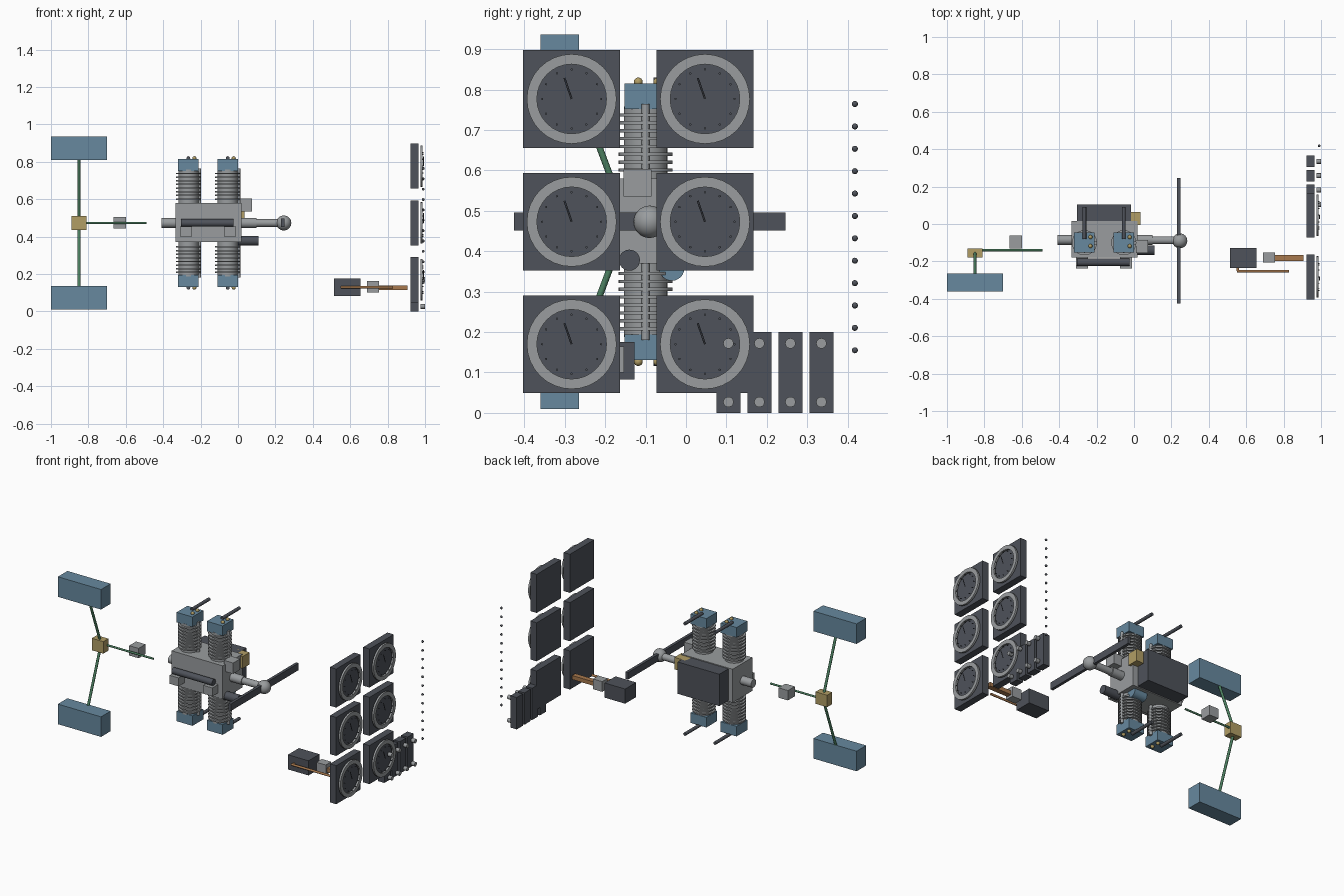
import bpy, bmesh, math
from mathutils import Vector

if "Cube" in bpy.data.objects:
    bpy.data.objects.remove(bpy.data.objects["Cube"])


def mat(name, r, g, b):
    m = bpy.data.materials.new(name)
    m.diffuse_color = (r, g, b, 1)
    m.use_nodes = True
    m.node_tree.nodes["Principled BSDF"].inputs["Base Color"].default_value = m.diffuse_color
    return m


DARK = mat("charcoal", .077, .085, .103)
GREY = mat("metal grey", .32, .335, .345)
BLUE = mat("steel blue", .135, .25, .345)
BRASS = mat("brass", .44, .34, .13)
GREEN = mat("fuel green", .07, .21, .115)
COPPER = mat("copper", .39, .19, .075)


def finish(name, bm, material, smooth=False):
    bmesh.ops.recalc_face_normals(bm, faces=bm.faces)
    me = bpy.data.meshes.new(name)
    bm.to_mesh(me)
    bm.free()
    ob = bpy.data.objects.new(name, me)
    bpy.context.collection.objects.link(ob)
    me.materials.append(material)
    if smooth:
        bpy.ops.object.select_all(action='DESELECT')
        ob.select_set(True)
        bpy.context.view_layer.objects.active = ob
        bpy.ops.object.shade_smooth_by_angle(angle=math.radians(35))
    return ob


def box(name, material, x, y, z):
    """Box from (min, max) pairs."""
    bm = bmesh.new()
    bmesh.ops.create_cube(bm, size=1)
    for v in bm.verts:
        v.co = [(p[0] + p[1]) / 2 + c * (p[1] - p[0]) for p, c in zip((x, y, z), v.co)]
    return finish(name, bm, material)


def rod(name, material, a, b, r, sides=24):
    """Cylinder from point a to point b."""
    a, b = Vector(a), Vector(b)
    bm = bmesh.new()
    bmesh.ops.create_cone(bm, cap_ends=True, segments=sides, radius1=r, radius2=r, depth=(b - a).length)
    rot = (b - a).to_track_quat('Z', 'Y')
    for v in bm.verts:
        v.co = rot @ v.co + (a + b) / 2
    return finish(name, bm, material, True)


def ball(name, material, c, r, u=24, v=16):
    bm = bmesh.new()
    bmesh.ops.create_uvsphere(bm, u_segments=u, v_segments=v, radius=r)
    bmesh.ops.translate(bm, verts=bm.verts, vec=c)
    return finish(name, bm, material, True)


def ring(name, material, x, y, z, r0, r1, n=32):
    """Flat washer facing +x; x is (back, front)."""
    bm = bmesh.new()
    prof = [(x[0], r0), (x[1], r0), (x[1], r1), (x[0], r1)]
    loops = []
    for i in range(n):
        a = math.tau * i / n
        loops.append([bm.verts.new((px, y + r * math.cos(a), z + r * math.sin(a))) for px, r in prof])
    for i in range(n):
        p, q = loops[i], loops[(i + 1) % n]
        for k in range(4):
            bm.faces.new((p[k], p[(k + 1) % 4], q[(k + 1) % 4], q[k]))
    return finish(name, bm, material, True)


ZC = .473   # engine axis height
YC = -.09   # engine axis depth

# Fuel system: two tanks, selector, filter and lines
for side, s in (("upper", 1), ("lower", -1)):
    zc = ZC + s * .4
    box(side + "_tank", BLUE, (-1, -.7), (-.36, -.265), (zc - .063, zc + .063))
    rod(side + "_tank_line", GREEN, (-.85, -.145, ZC), (-.85, -.28, ZC + s * .36), .008, 12)
box("fuel_selector", BRASS, (-.89, -.81), (-.18, -.13), (.435, .51))
rod("fuel_line", GREEN, (-.83, -.14, ZC), (-.49, -.14, ZC), .006, 12)
box("fuel_filter", GREY, (-.665, -.6), (-.13, -.062), (.443, .505))

# Crankcase, rear box and front rail
box("crankcase", GREY, (-.335, .02), (-.18, .015), (.37, .58))
box("rear_box", DARK, (-.305, -.015), (.015, .105), (.375, .575))
rod("front_rail", DARK, (-.305, -.205, ZC), (-.025, -.205, ZC), .02)
for i, x in enumerate((-.31, -.075)):
    box(f"rail_foot_{i + 1}", GREY, (x, x + .063), (-.238, -.18), (.402, .455))

# Finned cylinders, heads, plugs and exhaust stubs
for i, x in enumerate((-.265, -.055)):
    for side, s in (("upper", 1), ("lower", -1)):
        tag = f"{side}_{i + 1}"
        rod("barrel_" + tag, GREY, (x, -.1, ZC + s * .1), (x, -.1, ZC + s * .285), .054, 32)
        for k in range(8):
            z = ZC + s * (.128 + k * .0195)
            rod(f"fin_{tag}_{k + 1}", GREY, (x, -.1, z - .004), (x, -.1, z + .004), .067, 32)
        box("head_" + tag, BLUE, (x - .055, x + .055), (-.152, -.045),
            sorted((ZC + s * .279, ZC + s * .342)))
        rod("pushrod_" + tag, GREY, (x + .058, -.1, ZC + s * .1), (x + .058, -.1, ZC + s * .292), .01, 12)
        rod("exhaust_" + tag, DARK, (x, -.08, ZC + s * .347), (x, .092, ZC + s * .347), .01, 12)
        for k, y in enumerate((-.118, -.07)):
            ball(f"plug_{tag}_{k + 1}", BRASS, (x + .032, y, ZC + s * .346), .011, 12, 8)

# Accessories
box("regulator", GREY, (.01, .075), (-.155, -.085), (.535, .603))
box("magneto", BRASS, (-.045, .035), (-.005, .065), (.5, .575))
rod("starter", DARK, (0, -.14, .378), (.11, -.14, .378), .026)
rod("oil_filter", BLUE, (-.1, -.035, .358), (-.01, -.035, .358), .031)

# Crankshaft, hub and propeller
rod("rear_shaft", GREY, (-.41, -.085, ZC), (-.32, -.085, ZC), .026)
rod("nose_case", GREY, (.01, -.085, ZC), (.1, -.085, ZC), .027)
rod("propeller_shaft", GREY, (.09, -.087, ZC), (.245, -.087, ZC), .021)
ball("propeller_hub", GREY, (.245, YC, ZC), .04)
box("propeller_blade", DARK, (.231, .249), (-.426, .246), (.452, .496))

# Pressure sensor box with probe tubes
box("sensor_box", DARK, (.512, .655), (-.236, -.127), (.083, .175))
box("sensor_block", GREY, (.69, .755), (-.207, -.153), (.1, .164))
box("probe_bar", COPPER, (.755, .907), (-.197, -.165), (.115, .14))
rod("thin_probe", COPPER, (.55, -.252, .13), (.83, -.252, .13), .007, 12)
rod("probe_elbow", COPPER, (.555, -.23, .13), (.555, -.252, .13), .007, 12)

# Six dial gauges
for i, y in enumerate((-.283, .047)):
    for j, z in enumerate((.17, .473, .777)):
        tag = f"{i + 1}_{j + 1}"
        box("gauge_panel_" + tag, DARK, (.921, .965), (y - .12, y + .12), (z - .121, z + .121))
        ring("gauge_bezel_" + tag, GREY, (.975, .987), y, z, .086, .111)
        rod("needle_" + tag, DARK, (.991, y, z), (.991, y - .018, z + .052), .0025, 6)
        for k in range(12):
            a = math.tau * k / 12
            ty, tz = y + .073 * math.cos(a), z + .073 * math.sin(a)
            rod(f"tick_{tag}_{k + 1}", DARK, (.985, ty, tz), (.993, ty, tz), .003, 6)

# Switch plates with two knobs each
for i in range(4):
    y = .105 + i * .0767
    box(f"switch_plate_{i + 1}", DARK, (.921, .965), (y - .03, y + .03), (0, .2))
    for k, z in enumerate((.027, .172)):
        rod(f"knob_{i + 1}_{k + 1}", GREY, (.975, y, z), (1, y, z), .013, 12)

# Column of indicator lamps
for i in range(12):
    ball(f"lamp_{i + 1}", DARK, (.99, .418, .155 + i * .0554), .0075, 12, 8)
